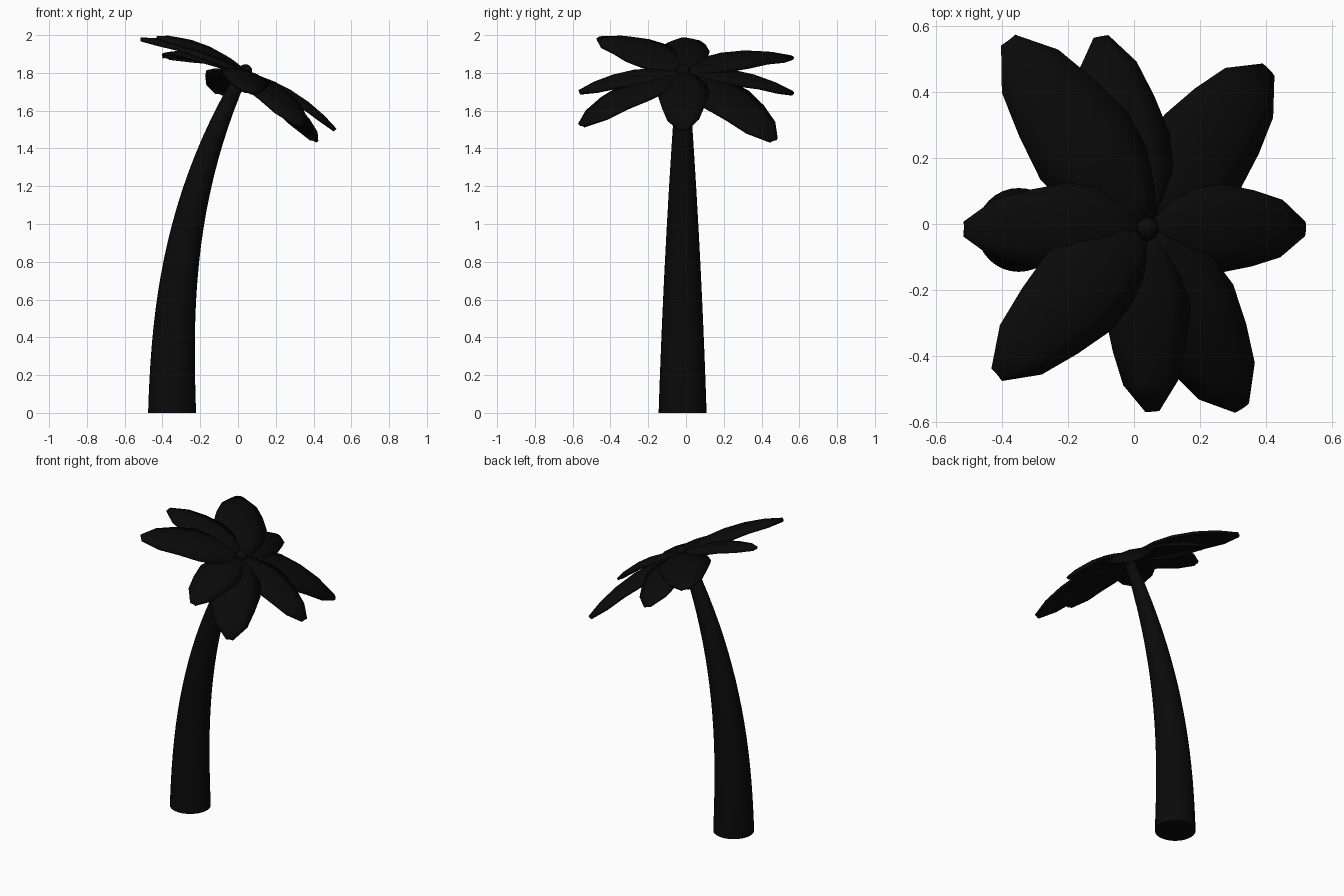
import bpy, bmesh, math
from mathutils import Vector

if "Cube" in bpy.data.objects:
    bpy.data.objects.remove(bpy.data.objects["Cube"])

black = bpy.data.materials.new("near_black")
black.diffuse_color = (0.003, 0.003, 0.003, 1)
black.use_nodes = True
black.node_tree.nodes["Principled BSDF"].inputs["Base Color"].default_value = black.diffuse_color


def finish(name, bm, angle):
    bmesh.ops.recalc_face_normals(bm, faces=bm.faces)
    mesh = bpy.data.meshes.new(name)
    bm.to_mesh(mesh)
    bm.free()
    mesh.materials.append(black)
    ob = bpy.data.objects.new(name, mesh)
    bpy.context.collection.objects.link(ob)
    bpy.ops.object.select_all(action='DESELECT')
    ob.select_set(True)
    bpy.context.view_layer.objects.active = ob
    bpy.ops.object.shade_smooth_by_angle(angle=math.radians(angle))
    return ob


def square_to(vec, axis):
    """The part of vec at right angles to axis, as a unit vector."""
    return (vec - axis * vec.dot(axis)).normalized()


# Leaning, tapering trunk, bending more towards the top
SIDES, STEPS, TOP = 32, 20, 1.80
bm = bmesh.new()
rings = []
for i in range(STEPS + 1):
    z = TOP * i / STEPS
    x = -0.349 + 0.32 * (z / 1.69) ** 2.5
    radius = 0.127 - 0.0327 * z - 0.0113 * z * z
    slope = 0.32 * 2.5 / 1.69 * (z / 1.69) ** 1.5
    across = Vector((1, 0, -slope)).normalized()
    ring = []
    for k in range(SIDES):
        ang = 2 * math.pi * k / SIDES
        ring.append(bm.verts.new(Vector((x, -0.018, z)) + across * (radius * math.cos(ang))
                                 + Vector((0, radius * math.sin(ang), 0))))
    rings.append(ring)
for lo, hi in zip(rings, rings[1:]):
    for k in range(SIDES):
        j = (k + 1) % SIDES
        bm.faces.new((lo[k], lo[j], hi[j], hi[k]))
bm.faces.new(rings[0])
bm.faces.new(rings[-1])
finish("trunk", bm, 40)

# Round bud in the middle of the crown
CENTRE = Vector((0.036, -0.015, 1.80))
bm = bmesh.new()
bmesh.ops.create_uvsphere(bm, u_segments=16, v_segments=10, radius=0.036)
bmesh.ops.translate(bm, verts=bm.verts, vec=CENTRE + Vector((0.003, 0, 0.01)))
finish("crown_bud", bm, 40)

# Arched fronds in a tilted crown, short and long in turn
CROWN_UP = Vector((0.27, -0.08, 0.96)).normalized()
ARCH_UP = Vector((0.05, 0, 1)).normalized()
TIPS = [(0.515, -0.015, 1.50), (0.405, 0.465, 1.445), (-0.10, 0.565, 1.695),
        (-0.38, 0.555, 1.885), (-0.515, -0.015, 1.98), (-0.415, -0.455, 1.985),
        (0.055, -0.565, 1.70), (0.325, -0.555, 1.525)]
# outline: (share of length, half width as share of length)
OUTLINE = [(0, 0.05), (0.12, 0.13), (0.28, 0.21), (0.45, 0.235),
           (0.65, 0.2), (0.84, 0.15), (1, 0.035)]
ACROSS = (-1, -0.5, 0, 0.5, 1)

for n, tip in enumerate(TIPS):
    chord = Vector(tip) - CENTRE
    length = chord.length
    along = chord.normalized()
    up = square_to(CROWN_UP, along)
    lift = square_to(ARCH_UP, along)
    side = along.cross(up)
    bm = bmesh.new()
    rows = []
    for t, w in OUTLINE:
        half = w * length
        arch = 0.08 * length * 4 * t * (1 - t)
        rows.append([bm.verts.new(CENTRE + chord * t + side * (half * s) + lift * arch
                                  - up * (0.22 * half * s * s))
                     for s in ACROSS])
    for a, b in zip(rows, rows[1:]):
        for k in range(len(ACROSS) - 1):
            bm.faces.new((a[k], a[k + 1], b[k + 1], b[k]))
    frond = finish(f"frond_{n + 1}", bm, 35)
    solid = frond.modifiers.new("thickness", 'SOLIDIFY')
    solid.thickness = 0.016
    solid.offset = 0
